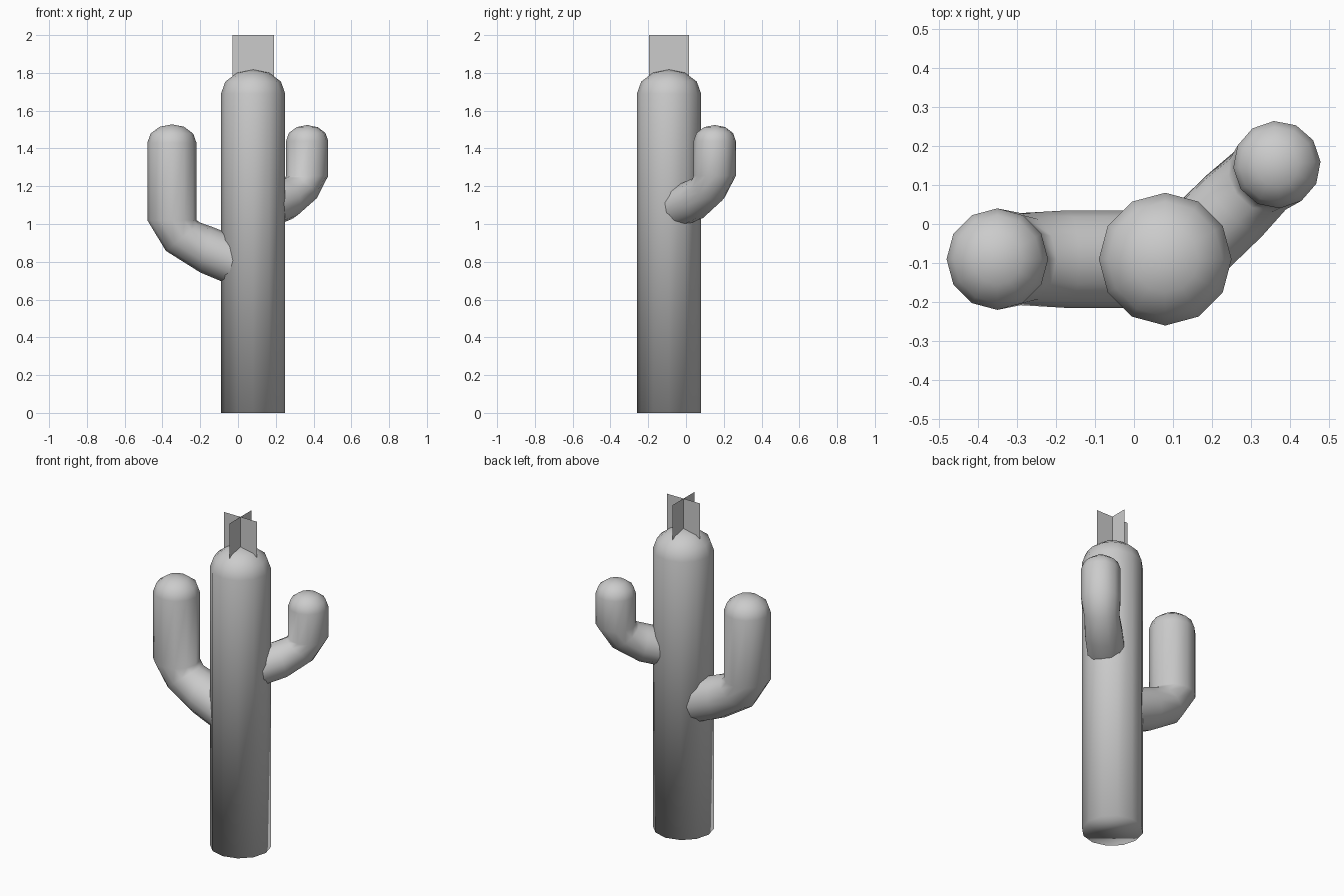
import bpy, bmesh
from math import sin, cos, radians
from mathutils import Vector

if "Cube" in bpy.data.objects:
    bpy.data.objects.remove(bpy.data.objects["Cube"])

SIDES = 12


def make_object(name, bm, smooth=True):
    bmesh.ops.recalc_face_normals(bm, faces=bm.faces)
    mesh = bpy.data.meshes.new(name)
    bm.to_mesh(mesh)
    bm.free()
    for poly in mesh.polygons:
        poly.use_smooth = smooth
    obj = bpy.data.objects.new(name, mesh)
    bpy.context.collection.objects.link(obj)
    return obj


def column(name, base, angle, rings, phase=0, cap_start=False):
    """Loft rings (reach, z, radius, tilt) in the upright plane at 'angle';
    the last ring is closed by a flattened dome."""
    out = Vector((cos(radians(angle)), sin(radians(angle)), 0))
    side = Vector((-out.y, out.x, 0))
    up = Vector((0, 0, 1))
    reach, z, r, _ = rings[-1]
    dome = [(reach, z + 0.75 * r * sin(radians(a)), r * cos(radians(a)), 0)
            for a in (30, 60)]
    bm = bmesh.new()
    loops = []
    for s, h, rad, tilt in rings + dome:
        centre = Vector((base[0], base[1], h)) + out * s
        u = out * cos(radians(tilt)) + up * sin(radians(tilt))
        loop = []
        for i in range(SIDES):
            t = radians(phase + 360 * i / SIDES)
            loop.append(bm.verts.new(centre + u * rad * cos(t) + side * rad * sin(t)))
        loops.append(loop)
    for a, b in zip(loops, loops[1:]):
        for i in range(SIDES):
            j = (i + 1) % SIDES
            bm.faces.new((a[i], a[j], b[j], b[i]))
    tip = bm.verts.new(Vector((base[0], base[1], z + 0.75 * r)) + out * reach)
    for i in range(SIDES):
        bm.faces.new((loops[-1][i], loops[-1][(i + 1) % SIDES], tip))
    if cap_start:
        bm.faces.new(loops[0])
    return make_object(name, bm)


# Trunk
centre = (0.08, -0.09)
column("trunk", centre, 0, [(0, 0, 0.17, 0), (0, 1.69, 0.17, 0)], cap_start=True)

# Large arm, bending out to the left and then up
column("left_arm", (-0.35, -0.09), 180,
       [(-0.35, 0.795, 0.125, -70), (-0.18, 0.865, 0.125, -76),
        (-0.06, 0.932, 0.118, -39), (0, 1.02, 0.13, 0), (0, 1.43, 0.13, 0)])

# Small arm, bending out to the back right and then up
column("right_arm", (0.366, 0.152), 44,
       [(-0.30, 1.085, 0.107, -70), (-0.15, 1.13, 0.107, -76),
        (-0.05, 1.185, 0.1, -39), (0, 1.255, 0.112, 0), (0, 1.44, 0.112, 0)],
       phase=-10)

# Flower: two crossed upright cards
bm = bmesh.new()
for dx, dy in ((0.11, 0), (0, 0.105)):
    corners = [(-1, 1.78), (1, 1.78), (1, 2.0), (-1, 2.0)]
    bm.faces.new([bm.verts.new((centre[0] + k * dx, centre[1] + k * dy, z))
                  for k, z in corners])
make_object("flower", bm, smooth=False)
